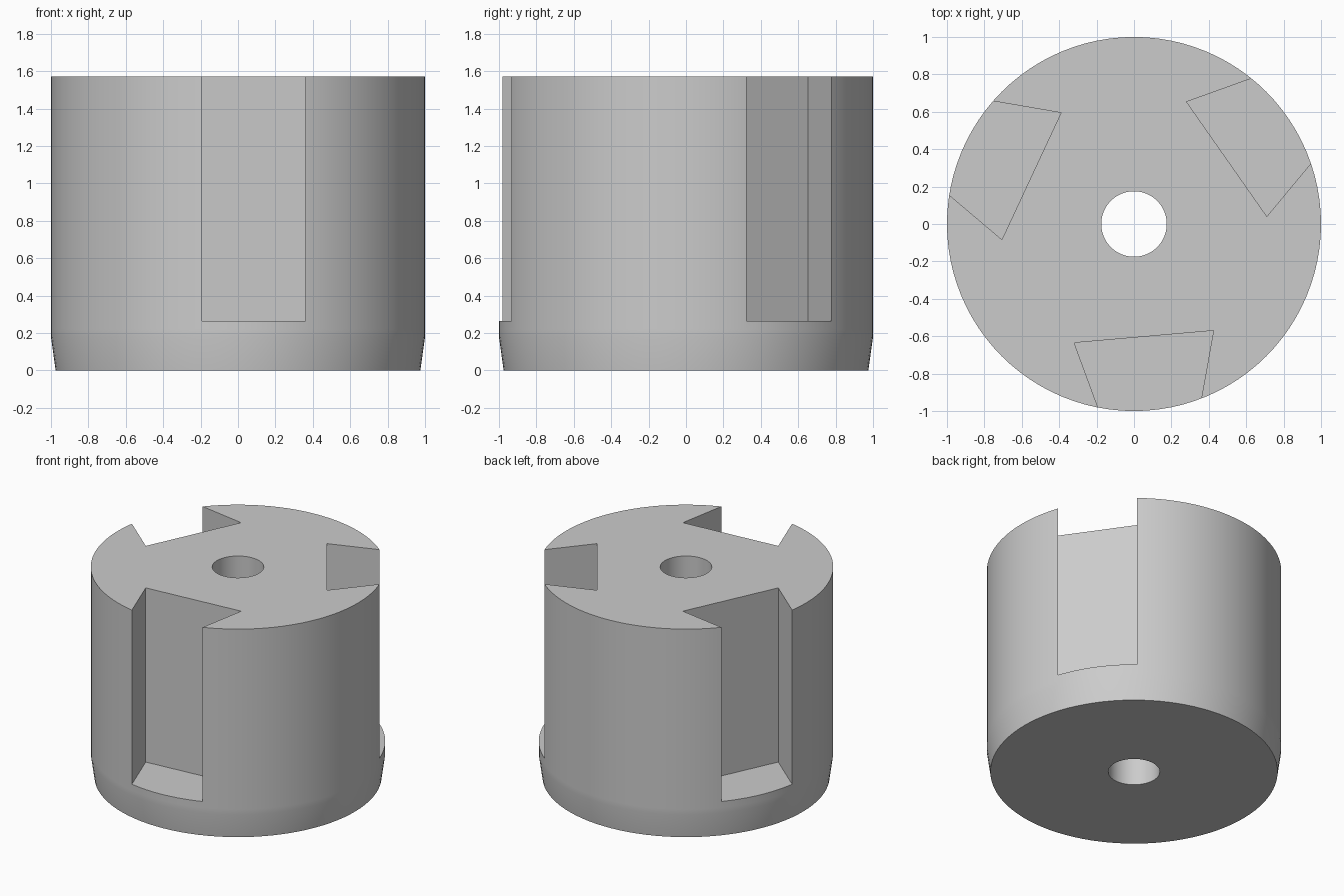
import bpy
import bmesh
import math
from mathutils import Matrix

cube = bpy.data.objects.get("Cube")
if cube:
    bpy.data.objects.remove(cube, do_unlink=True)

HEIGHT = 1.57
SLOT_FLOOR = 0.265
SEGMENTS = 96

grey = bpy.data.materials.new("plain grey")
grey.use_nodes = True
colour = (0.6, 0.6, 0.6, 1)
grey.diffuse_color = colour
grey.node_tree.nodes["Principled BSDF"].inputs["Base Color"].default_value = colour


def make_object(name, bm):
    bmesh.ops.recalc_face_normals(bm, faces=bm.faces)
    mesh = bpy.data.meshes.new(name)
    bm.to_mesh(mesh)
    bm.free()
    obj = bpy.data.objects.new(name, mesh)
    bpy.context.collection.objects.link(obj)
    obj.data.materials.append(grey)
    return obj


# Turned body: tapered foot, straight wall and through bore
profile = [(0.175, 0), (0.975, 0), (1, 0.18), (1, 0.22), (1, HEIGHT), (0.175, HEIGHT)]
bm = bmesh.new()
verts = [bm.verts.new((r, 0, z)) for r, z in profile]
edges = [bm.edges.new((a, b)) for a, b in zip(verts, verts[1:] + verts[:1])]
bmesh.ops.spin(bm, geom=verts + edges, cent=(0, 0, 0), axis=(0, 0, 1),
               angle=math.tau, steps=SEGMENTS)
bmesh.ops.remove_doubles(bm, verts=bm.verts, dist=0.0001)
body = make_object("slotted_body", bm)

# Three dovetail slots, widest at the inner wall and open at the top
dovetail = [(-0.374, -0.605), (0.374, -0.605), (0.212, -1.2), (-0.212, -1.2)]
bm = bmesh.new()
for i in range(3):
    turn = Matrix.Rotation(math.radians(5 + 120 * i), 4, "Z")
    face = bm.faces.new([bm.verts.new((x, y, SLOT_FLOOR)) for x, y in dovetail])
    raised = bmesh.ops.extrude_face_region(bm, geom=[face], use_keep_orig=True)["geom"]
    top = [v for v in raised if isinstance(v, bmesh.types.BMVert)]
    bmesh.ops.translate(bm, verts=top, vec=(0, 0, HEIGHT))
    bmesh.ops.transform(bm, matrix=turn, verts=top + list(face.verts))
cutter = make_object("slot_cutter", bm)
cutter.hide_render = True

cut = body.modifiers.new("dovetail slots", "BOOLEAN")
cut.operation = "DIFFERENCE"
cut.solver = "EXACT"
cut.object = cutter

# Apply the cut, drop the cutter and smooth the round walls
bpy.ops.object.select_all(action="DESELECT")
body.select_set(True)
bpy.context.view_layer.objects.active = body
bpy.ops.object.modifier_apply(modifier=cut.name)
bpy.data.objects.remove(cutter, do_unlink=True)
bpy.ops.object.shade_smooth_by_angle(angle=math.radians(25))
